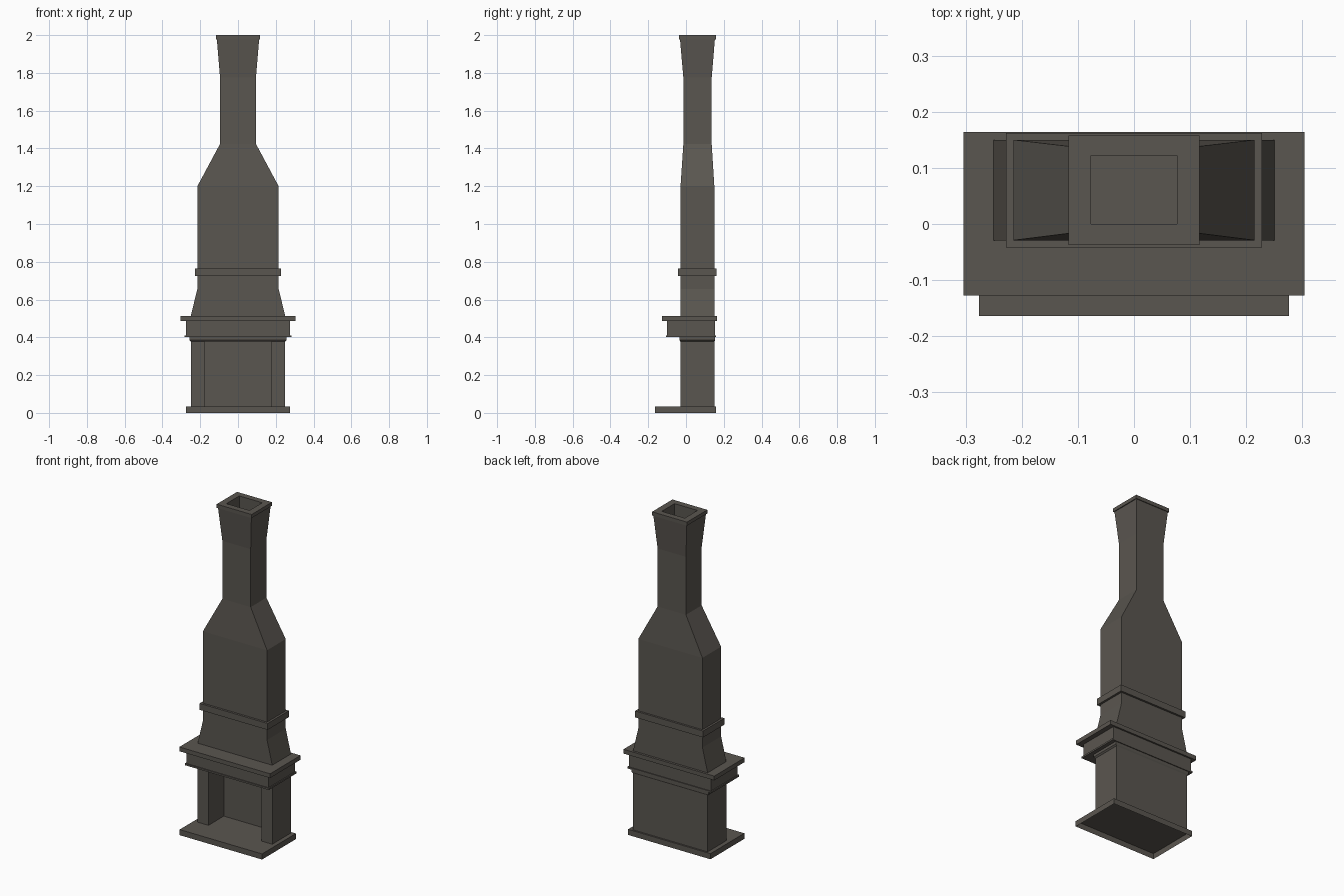
import bpy, bmesh

if "Cube" in bpy.data.objects:
    bpy.data.objects.remove(bpy.data.objects["Cube"])

stone = bpy.data.materials.new("warm grey stone")
stone.diffuse_color = (0.102, 0.093, 0.080, 1)
stone.use_nodes = True
stone.node_tree.nodes["Principled BSDF"].inputs["Base Color"].default_value = stone.diffuse_color


def finish(bm, name):
    bmesh.ops.recalc_face_normals(bm, faces=bm.faces)
    me = bpy.data.meshes.new(name)
    bm.to_mesh(me)
    bm.free()
    me.materials.append(stone)
    ob = bpy.data.objects.new(name, me)
    bpy.context.collection.objects.link(ob)
    return ob


def stack(name, sections, bottom=True, top=True):
    """Skin rectangular sections (z, half width, front y, back y)."""
    bm = bmesh.new()
    rings = [[bm.verts.new(p) for p in ((-w, f, z), (w, f, z), (w, b, z), (-w, b, z))]
             for z, w, f, b in sections]
    for lo, hi in zip(rings, rings[1:]):
        for i in range(4):
            j = (i + 1) % 4
            bm.faces.new((lo[i], lo[j], hi[j], hi[i]))
    if top:
        bm.faces.new(rings[-1])
    if bottom:
        bm.faces.new(rings[0][::-1])
    return finish(bm, name)


def box(name, w, f, b, z0, z1, **kw):
    return stack(name, [(z0, w, f, b), (z1, w, f, b)], **kw)


# hearth slab, hollow underneath
slab = box("hearth_slab", 0.276, -0.164, 0.16, 0, 0.034, bottom=False)

# firebox: U-shaped plan extruded upward
bm = bmesh.new()
plan = [(-0.25, -0.029), (-0.178, -0.029), (-0.178, 0.118), (0.178, 0.118),
        (0.178, -0.029), (0.25, -0.029), (0.25, 0.15), (-0.25, 0.15)]
face = bm.faces.new([bm.verts.new((x, y, 0.034)) for x, y in plan])
ext = bmesh.ops.extrude_face_region(bm, geom=[face])
bmesh.ops.translate(bm, vec=(0, 0, 0.351),
                    verts=[v for v in ext["geom"] if isinstance(v, bmesh.types.BMVert)])
finish(bm, "firebox_surround")

# mouldings and mantel
stack("firebox_cornice", [(0.377, 0.25, -0.029, 0.15), (0.385, 0.258, -0.035, 0.154),
                          (0.403, 0.258, -0.035, 0.154)], bottom=False)
box("lintel", 0.25, -0.029, 0.15, 0.385, 0.403)
box("mantel_lower_trim", 0.282, -0.107, 0.159, 0.401, 0.411)
box("mantel_body", 0.275, -0.101, 0.154, 0.411, 0.488)
box("mantel_shelf", 0.304, -0.127, 0.164, 0.487, 0.513)

# hood, chimney breast and flue
stack("chimney", [(0.513, 0.25, -0.029, 0.15), (0.657, 0.215, -0.029, 0.15),
                  (1.2, 0.215, -0.029, 0.15), (1.424, 0.095, -0.014, 0.136),
                  (1.775, 0.095, -0.014, 0.136), (1.98, 0.112, -0.032, 0.153)],
      top=False)
box("chimney_band", 0.228, -0.042, 0.162, 0.726, 0.765)

# cap: outer wall turning in at the rim and down into the flue
stack("chimney_cap", [(1.978, 0.112, -0.032, 0.153), (1.978, 0.117, -0.037, 0.158),
                      (2.0, 0.117, -0.037, 0.158), (2.0, 0.077, 0.0, 0.122),
                      (1.92, 0.077, 0.0, 0.122)], bottom=False)
